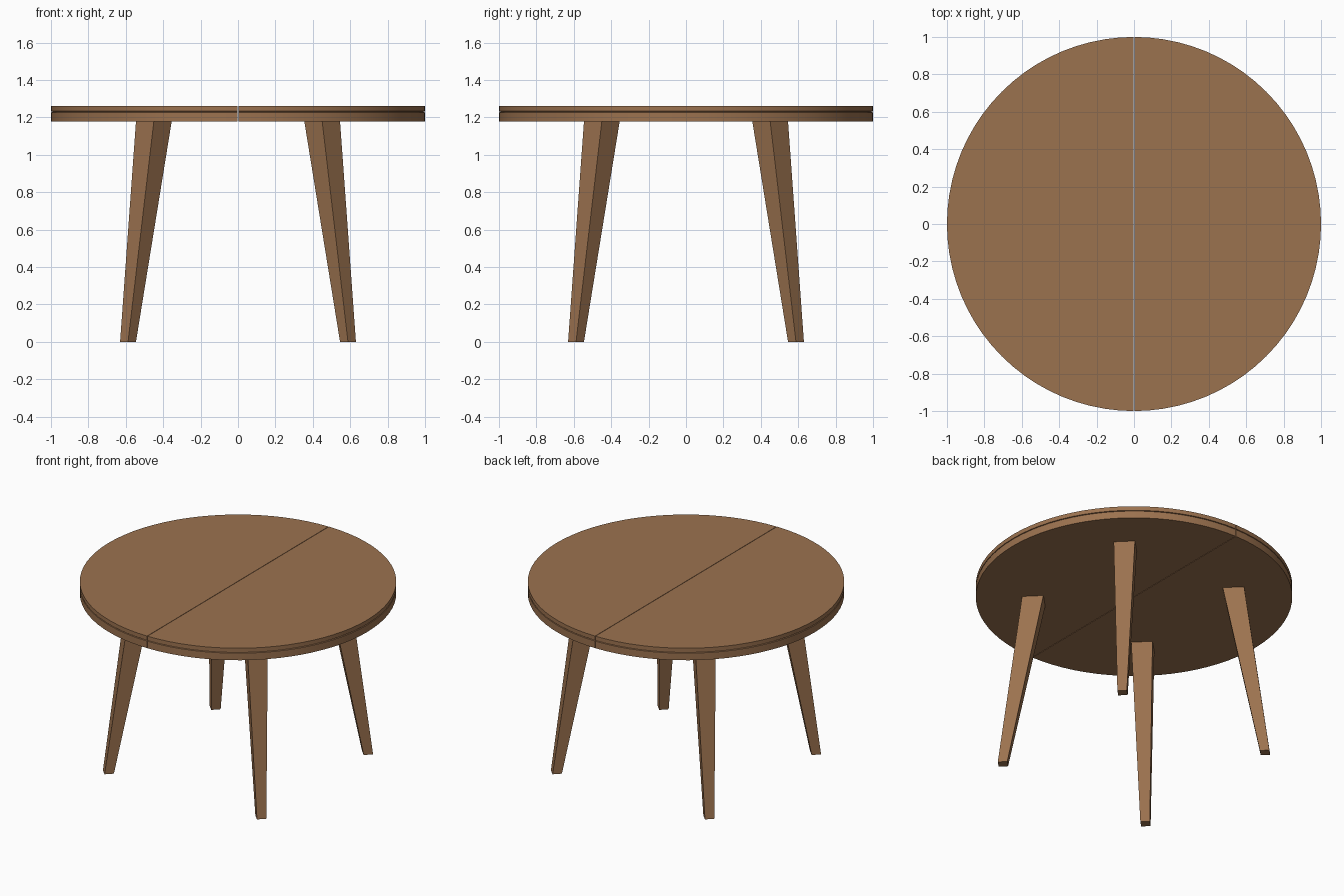
import bpy, bmesh, math
from mathutils import Matrix

if "Cube" in bpy.data.objects:
    bpy.data.objects.remove(bpy.data.objects["Cube"])

wood = bpy.data.materials.new("brown wood")
wood.diffuse_color = (0.33, 0.168, 0.078, 1)
wood.use_nodes = True
wood.node_tree.nodes["Principled BSDF"].inputs["Base Color"].default_value = wood.diffuse_color


def make_object(name, bm):
    bmesh.ops.recalc_face_normals(bm, faces=bm.faces)
    mesh = bpy.data.meshes.new(name)
    bm.to_mesh(mesh)
    bm.free()
    mesh.materials.append(wood)
    ob = bpy.data.objects.new(name, mesh)
    bpy.context.collection.objects.link(ob)
    return ob


# Table top: two half discs with a fine groove around the rim and a thin centre seam
PROFILE = [(1.0, 1.178), (1.0, 1.227), (0.992, 1.229), (0.992, 1.231), (1.0, 1.233), (1.0, 1.262)]
SEGMENTS = 40
SEAM = 0.0015


def half_top(name, side):
    bm = bmesh.new()
    rings = []
    for r, z in PROFILE:
        ring = []
        for i in range(SEGMENTS + 1):
            a = -math.pi / 2 + math.pi * i / SEGMENTS
            x = max(r * math.cos(a), SEAM)
            ring.append(bm.verts.new((side * x, r * math.sin(a), z)))
        rings.append(ring)
    for lower, upper in zip(rings, rings[1:]):
        for i in range(SEGMENTS):
            bm.faces.new((lower[i], lower[i + 1], upper[i + 1], upper[i]))
    bm.faces.new(rings[0])
    bm.faces.new(rings[-1])
    # straight face along the seam
    bm.faces.new([ring[0] for ring in rings] + [ring[-1] for ring in reversed(rings)])
    ob = make_object(name, bm)
    bpy.ops.object.select_all(action='DESELECT')
    ob.select_set(True)
    bpy.context.view_layer.objects.active = ob
    bpy.ops.object.shade_smooth_by_angle(angle=math.radians(25))


half_top("table_top_right", 1)
half_top("table_top_left", -1)


# Legs: tapered, splayed square posts turned to face the diagonals
def leg(name, sx, sy):
    bm = bmesh.new()
    bmesh.ops.create_cube(bm, size=1)
    turn = Matrix.Rotation(math.pi / 4, 3, 'Z')
    for v in bm.verts:
        top = v.co.z > 0
        width, offset, z = (0.135, 0.45, 1.179) if top else (0.06, 0.588, 0)
        p = turn @ v.co
        v.co = (p.x * width + sx * offset, p.y * width + sy * offset, z)
    make_object(name, bm)


for sx, xname in ((-1, "left"), (1, "right")):
    for sy, yname in ((-1, "front"), (1, "back")):
        leg(f"{yname}_{xname}_leg", sx, sy)
